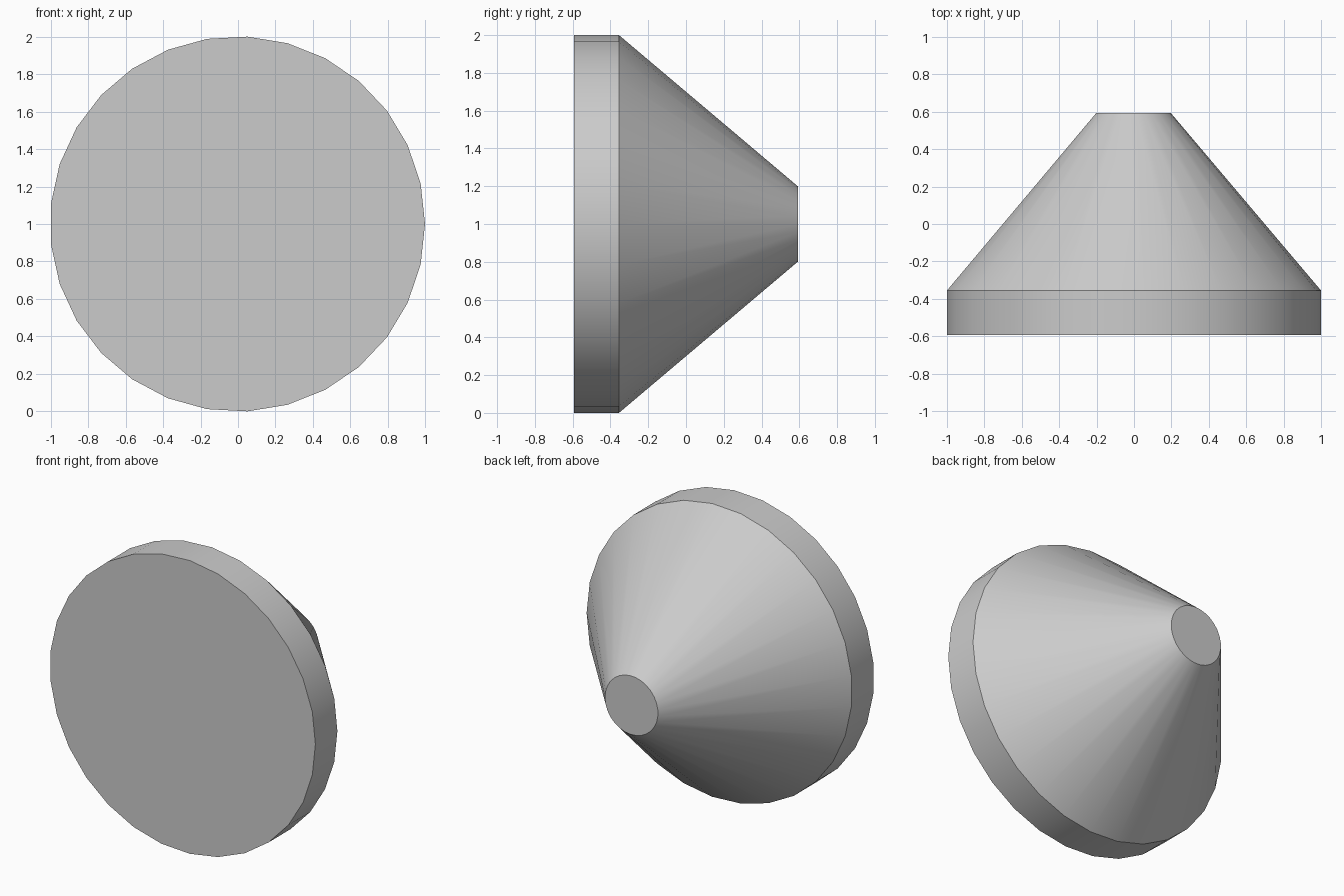
import bpy, bmesh
from math import sin, cos, tau, radians

if "Cube" in bpy.data.objects:
    bpy.data.objects.remove(bpy.data.objects["Cube"])

SIDES = 29
# (y, radius) profile: front face, rim edge, narrow back end
PROFILE = [(-0.592, 1.0015), (-0.355, 1.0015), (0.592, 0.2)]


def lathe_y(name, profile, sides, centre_x, centre_z):
    """Closed solid of revolution around a line parallel to y."""
    bm = bmesh.new()
    rings = []
    for y, r in profile:
        rings.append([bm.verts.new((centre_x + r * cos(tau * i / sides), y,
                                    centre_z + r * sin(tau * i / sides)))
                      for i in range(sides)])
    for a, b in zip(rings, rings[1:]):
        for i in range(sides):
            j = (i + 1) % sides
            bm.faces.new((a[i], a[j], b[j], b[i]))
    bm.faces.new(rings[0])
    bm.faces.new(rings[-1])
    bmesh.ops.recalc_face_normals(bm, faces=bm.faces)
    mesh = bpy.data.meshes.new(name)
    bm.to_mesh(mesh)
    bm.free()
    obj = bpy.data.objects.new(name, mesh)
    bpy.context.collection.objects.link(obj)
    return obj


# Disc rim and tapered back as one solid
body = lathe_y("rimmed_cone", PROFILE, SIDES, -0.003, 1.0)
bpy.context.view_layer.objects.active = body
body.select_set(True)
bpy.ops.object.shade_smooth_by_angle(angle=radians(30))
